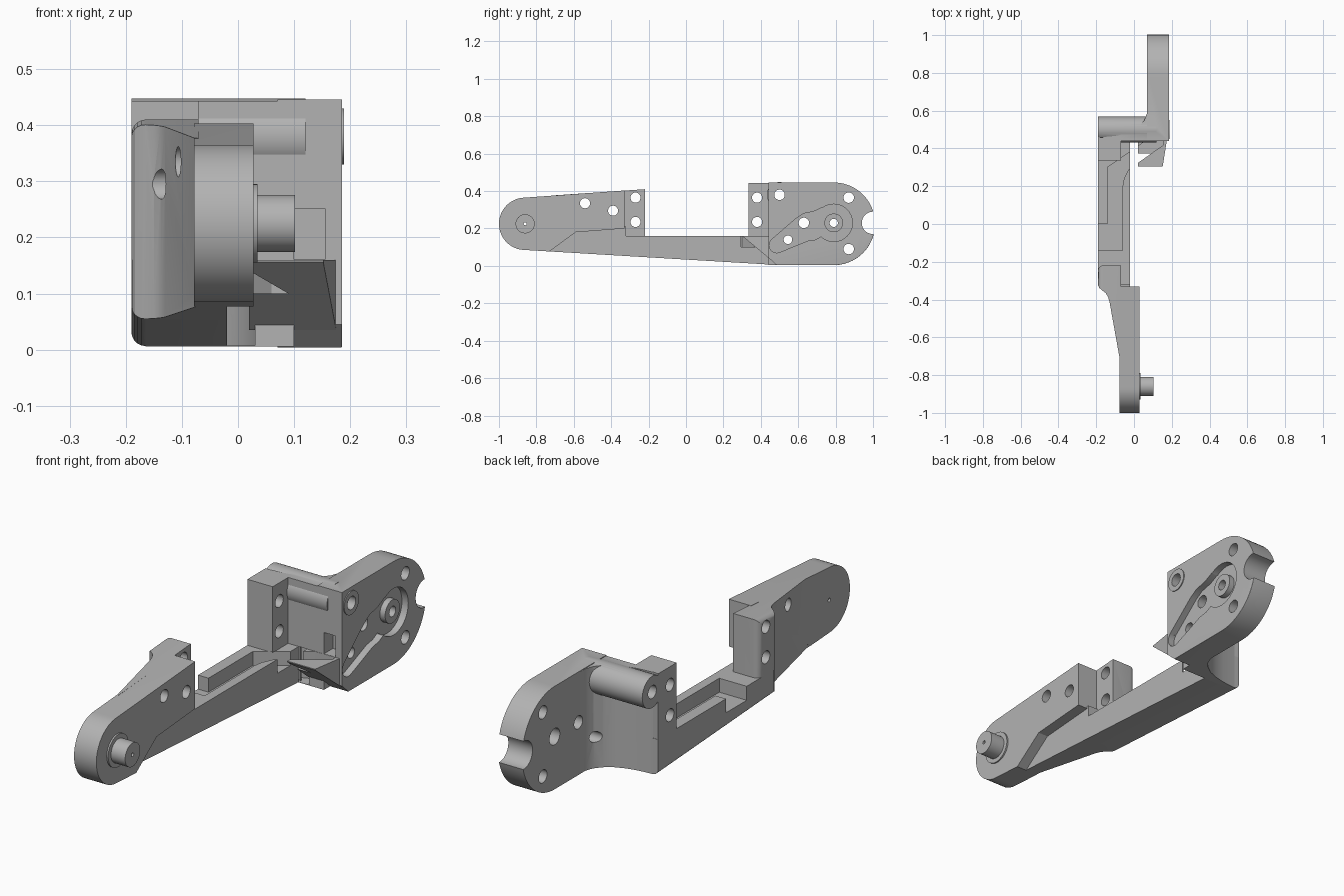
import bpy, bmesh, math
from mathutils import Vector

cube = bpy.data.objects.get("Cube")
if cube:
    bpy.data.objects.remove(cube, do_unlink=True)

grey = bpy.data.materials.new("plain_grey")
grey.use_nodes = True
colour = (0.45, 0.45, 0.45, 1)
grey.diffuse_color = colour
grey.node_tree.nodes["Principled BSDF"].inputs["Base Color"].default_value = colour


def prism(name, axis, pts, lo, hi, bevel=0, rule=None):
    """Extrude a profile along x (points are y, z) or along z (points are x, y)."""
    def place(p, h):
        return (h, p[0], p[1]) if axis == "x" else (p[0], p[1], h)
    bm = bmesh.new()
    face = bm.faces.new([bm.verts.new(place(p, lo)) for p in pts])
    ext = bmesh.ops.extrude_face_region(bm, geom=[face])
    top = [v for v in ext["geom"] if isinstance(v, bmesh.types.BMVert)]
    shift = Vector((hi - lo, 0, 0)) if axis == "x" else Vector((0, 0, hi - lo))
    bmesh.ops.translate(bm, verts=top, vec=shift)
    bmesh.ops.recalc_face_normals(bm, faces=bm.faces[:])
    if bevel:
        edges = [e for e in bm.edges if all(rule(v.co) for v in e.verts)]
        bmesh.ops.bevel(bm, geom=edges, offset=bevel, segments=5, profile=0.5,
                        affect="EDGES", clamp_overlap=True)
    mesh = bpy.data.meshes.new(name)
    bm.to_mesh(mesh)
    bm.free()
    mesh.materials.append(grey)
    obj = bpy.data.objects.new(name, mesh)
    bpy.context.collection.objects.link(obj)
    return obj


def arc(cy, cz, r, start, end, n=24):
    steps = [math.radians(start + (end - start) * i / n) for i in range(n + 1)]
    return [(cy + r * math.cos(a), cz + r * math.sin(a)) for a in steps]


def rod(name, y, z, r, lo, hi, n=40):
    return prism(name, "x", arc(y, z, r, 0, 360 - 360 / n, n - 1), lo, hi)


def combine(target, tool, op):
    mod = target.modifiers.new(op, "BOOLEAN")
    mod.operation, mod.object, mod.solver = op, tool, "EXACT"
    bpy.context.view_layer.objects.active = target
    bpy.ops.object.modifier_apply(modifier=mod.name)
    bpy.data.objects.remove(tool, do_unlink=True)


def low(y):
    """Height of the sloping underside."""
    return 0.085 - (y + 0.86) * 0.0595


# Front arm with its rounded end
nose = arc(-0.86, 0.225, 0.14, 270, 92, 32)
body = prism("bracket_arm", "x",
             nose + [(-0.33, 0.403), (-0.33, 0.2), (-0.59, 0.18), (-0.73, low(-0.73))],
             -0.078, 0.028)

# Thickened flank that swells outward into the front post
flank = prism("arm_flank", "x",
              [(-0.75, low(-0.75)), (-0.75, 0.374), (-0.22, 0.41), (-0.22, low(-0.22))],
              -0.19, -0.07, 0.025,
              lambda c: c.x < -0.18 and (c.z < 0.1 or c.z > 0.3) )
sweep = prism("flank_sweep", "z",
              [(-0.06, -0.72), (-0.078, -0.7), (-0.13, -0.41), (-0.138, -0.385),
               (-0.15, -0.365), (-0.17, -0.35), (-0.184, -0.338), (-0.19, -0.32),
               (-0.2, -0.32), (-0.2, -0.22), (-0.06, -0.22)], -0.1, 0.6)
combine(flank, sweep, "INTERSECT")

# Web below the arm, and the long low bar
web = prism("arm_web", "x",
            [(-0.73, low(-0.73)), (-0.59, 0.19), (-0.32, 0.21), (-0.32, low(-0.32))],
            -0.077, -0.02)
bar = prism("long_bar", "x",
            [(-0.325, low(-0.325)), (-0.325, 0.16), (0.46, 0.16), (0.46, low(0.46))],
            -0.19, -0.02, 0.025, lambda c: c.x < -0.18 and c.z < 0.1)

# Rear post and curved rear wall
post = prism("rear_post", "z",
             [(-0.19, 0.335), (-0.07, 0.335), (-0.07, 0.45), (-0.19, 0.46)], 0.12, 0.443)
wall = prism("rear_wall", "z",
             [(-0.165, 0.44), (0.1, 0.44), (0.1, 0.62), (0.07, 0.62), (0.068, 0.585),
              (0.055, 0.55), (0.03, 0.52), (-0.005, 0.495), (-0.05, 0.477),
              (-0.1, 0.466), (-0.165, 0.46)], 0.006, 0.443)

# Sloping gusset and the shelf beside it
gusset = prism("gusset", "x",
               [(0.14, low(0.14)), (0.3, 0.16), (0.45, 0.16), (0.45, low(0.45))], -0.03, 0.03)
shelf = prism("shelf", "z",
              [(0.02, 0.305), (0.152, 0.305), (0.175, 0.45), (0.02, 0.45)], 0.006, 0.16)
slope = prism("shelf_slope", "x",
              [(0.3, 0.16), (0.46, 0.16), (0.46, 0.027)], 0, 0.2)
combine(shelf, slope, "INTERSECT")

# Rear plate with rounded end and softened outer rim
plate = prism("rear_plate", "x",
              [(0.44, 0.045), (0.485, 0.004)] + arc(0.79, 0.225, 0.221, 270, 450, 40)
              + [(0.44, 0.446)],
              0.07, 0.185, 0.01, lambda c: c.x > 0.18 and c.y > 0.48 and c.z < 0.3)

# Long tube beside the plate
tube = rod("side_tube", 0.5, 0.38, 0.068, -0.19, 0.12)

for part in (flank, web, bar, post, wall, gusset, shelf, plate, tube):
    combine(body, part, "UNION")

# Cable pocket along the bar, turning toward the plate
pocket = prism("pocket", "z",
               [(-0.2, -0.14), (-0.06, -0.14), (-0.06, 0.2), (-0.053, 0.24),
                (-0.03, 0.288), (0.155, 0.418), (0.155, 0.439), (0.06, 0.439),
                (-0.14, 0.3), (-0.14, 0), (-0.2, 0)], 0.1, 0.161)
combine(body, pocket, "DIFFERENCE")
slot = prism("cable_slot", "z",
             [(0.1, 0.42), (0.155, 0.42), (0.155, 0.5), (0.1, 0.5)], 0.161, 0.252)
combine(body, slot, "DIFFERENCE")

# Recessed track in the plate
neck = prism("track_neck", "x",
             [(0.457, 0.14), (0.59, 0.255), (0.63, 0.28), (0.66, 0.286), (0.69, 0.294),
              (0.73, 0.314), (0.76, 0.23), (0.72, 0.155), (0.69, 0.14), (0.65, 0.134),
              (0.58, 0.105), (0.5, 0.073), (0.485, 0.11)], 0.155, 0.2)
for tool in (neck, rod("track_end", 0.79, 0.23, 0.1, 0.155, 0.2),
             rod("track_tip", 0.485, 0.11, 0.04, 0.155, 0.2)):
    combine(body, tool, "DIFFERENCE")

# Raised bosses and the pivot pin
for name, y, z, r, lo, hi in (
        ("track_boss", 0.79, 0.23, 0.05, 0.14, 0.18),
        ("tube_rim", 0.5, 0.38, 0.05, 0.12, 0.189),
        ("pin_collar", -0.86, 0.225, 0.07, 0, 0.035),
        ("pivot_pin", -0.86, 0.225, 0.051, 0, 0.102)):
    combine(body, rod(name, y, z, r, lo, hi), "UNION")

# Screw holes and bores
for y, z, r in ((0.87, 0.365, 0.028), (0.87, 0.09, 0.028), (0.79, 0.23, 0.022),
                (0.63, 0.23, 0.028), (0.545, 0.14, 0.023), (0.5, 0.38, 0.028),
                (0.38, 0.235, 0.027), (0.38, 0.365, 0.027), (-0.27, 0.235, 0.027),
                (-0.27, 0.365, 0.027), (-0.54, 0.335, 0.027), (-0.39, 0.295, 0.027)):
    combine(body, rod("hole", y, z, r, -0.3, 0.3, 28), "DIFFERENCE")
combine(body, rod("bore", 0.79, 0.23, 0.035, 0, 0.12), "DIFFERENCE")
combine(body, rod("pin_hole", -0.86, 0.225, 0.008, -0.3, 0.3, 16), "DIFFERENCE")
combine(body, rod("end_notch", 1.0, 0.23, 0.06, -0.1, 0.3), "DIFFERENCE")

bpy.ops.object.select_all(action="DESELECT")
body.select_set(True)
bpy.context.view_layer.objects.active = body
bpy.ops.object.shade_smooth_by_angle(angle=math.radians(25))
